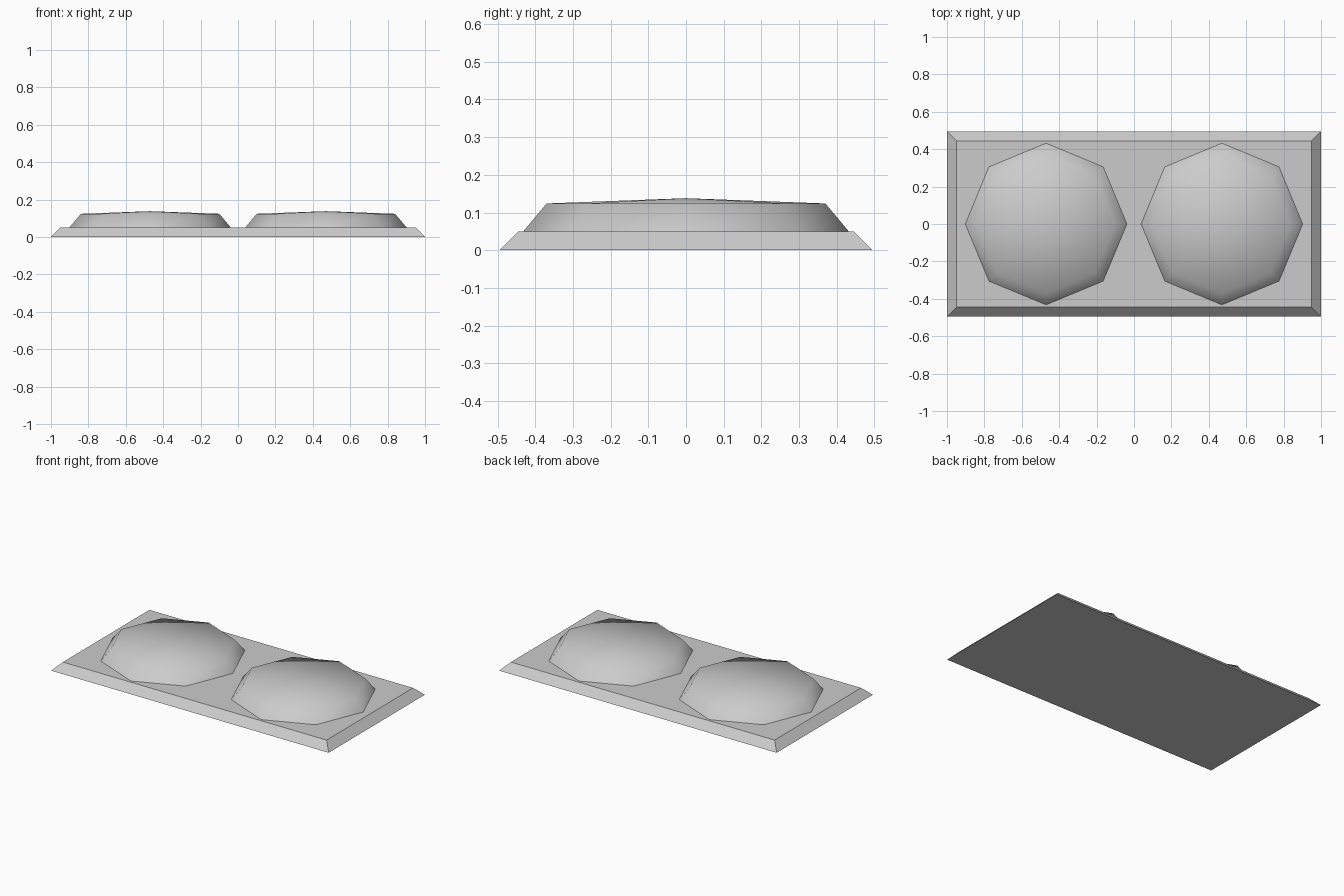
import bpy, bmesh
from math import cos, sin, tau

cube = bpy.data.objects.get("Cube")
if cube:
    bpy.data.objects.remove(cube, do_unlink=True)

# Single grey material
grey = bpy.data.materials.new("light grey")
grey.use_nodes = True
colour = (0.6, 0.6, 0.6, 1)
grey.diffuse_color = colour
grey.node_tree.nodes["Principled BSDF"].inputs["Base Color"].default_value = colour


def finish(name, bm, smooth=False):
    bmesh.ops.recalc_face_normals(bm, faces=bm.faces)
    for f in bm.faces:
        f.smooth = smooth
    mesh = bpy.data.meshes.new(name)
    bm.to_mesh(mesh)
    bm.free()
    mesh.materials.append(grey)
    obj = bpy.data.objects.new(name, mesh)
    bpy.context.collection.objects.link(obj)
    return obj


def bridge(bm, low, high):
    n = len(low)
    for i in range(n):
        j = (i + 1) % n
        bm.faces.new((low[i], low[j], high[j], high[i]))


# Base plate with sloped sides
bm = bmesh.new()
rings = []
for hx, hy, z in ((1.0, 0.495, 0.0), (0.95, 0.445, 0.05)):
    rings.append([bm.verts.new((sx * hx, sy * hy, z))
                  for sx, sy in ((-1, -1), (1, -1), (1, 1), (-1, 1))])
    bm.faces.new(rings[-1])
bridge(bm, *rings)
finish("base_plate", bm)


# Shallow eight-sided domes, smooth shaded
def dome(name, x):
    bm = bmesh.new()
    rings = [[bm.verts.new((r * cos(tau * i / 8), r * sin(tau * i / 8), z))
              for i in range(8)] for r, z in ((0.432, 0.05), (0.37, 0.124))]
    bridge(bm, *rings)
    apex = bm.verts.new((0, 0, 0.138))
    for i in range(8):
        bm.faces.new((rings[1][i], rings[1][(i + 1) % 8], apex))
    obj = finish(name, bm, smooth=True)
    obj.location.x = x


dome("left_dome", 0.47)
dome("right_dome", -0.47)
